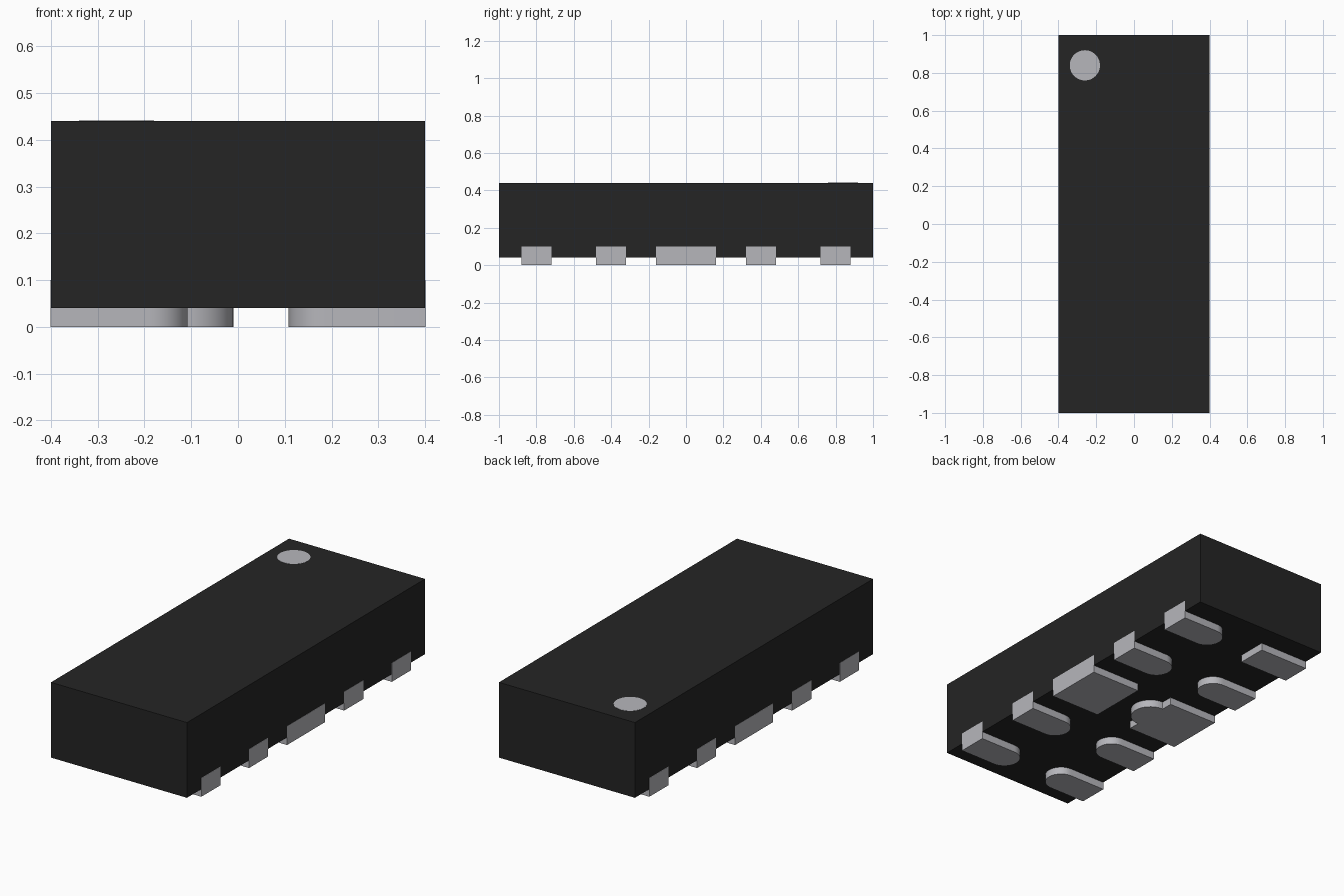
import bpy, bmesh, math

if "Cube" in bpy.data.objects:
    bpy.data.objects.remove(bpy.data.objects["Cube"])


def material(name, rgb):
    m = bpy.data.materials.new(name)
    m.diffuse_color = (*rgb, 1)
    m.use_nodes = True
    m.node_tree.nodes["Principled BSDF"].inputs["Base Color"].default_value = m.diffuse_color
    return m


BLACK = material("black plastic", (0.018, 0.018, 0.018))
METAL = material("light grey metal", (0.47, 0.47, 0.50))


def arc(cx, cy, r, a0, a1, n=24):
    return [(cx + r * math.cos(math.radians(a0 + (a1 - a0) * i / n)),
             cy + r * math.sin(math.radians(a0 + (a1 - a0) * i / n))) for i in range(n + 1)]


def prism(name, outline, z0, z1, mat):
    """Extrude a flat outline from z0 up to z1."""
    bm = bmesh.new()
    face = bm.faces.new([bm.verts.new((x, y, z0)) for x, y in outline])
    new = bmesh.ops.extrude_face_region(bm, geom=[face])["geom"]
    bmesh.ops.translate(bm, vec=(0, 0, z1 - z0),
                        verts=[v for v in new if isinstance(v, bmesh.types.BMVert)])
    bmesh.ops.recalc_face_normals(bm, faces=bm.faces)
    me = bpy.data.meshes.new(name)
    bm.to_mesh(me)
    bm.free()
    me.materials.append(mat)
    ob = bpy.data.objects.new(name, me)
    bpy.context.collection.objects.link(ob)
    bpy.ops.object.select_all(action='DESELECT')
    ob.select_set(True)
    bpy.context.view_layer.objects.active = ob
    bpy.ops.object.shade_smooth_by_angle(angle=math.radians(30))
    return ob


OUT, INNER = 0.4008, 0.108   # outer and inner ends of the contacts
W, BIG = 0.08, 0.16          # half widths of small and centre contacts

# Body block
prism("body", [(-0.4, -1), (0.4, -1), (0.4, 1), (-0.4, 1)], 0.04, 0.44, BLACK)

# Orientation dot on top
prism("corner_dot", arc(-0.26, 0.84, 0.08, 0, 352.5, 47), 0.435, 0.441, METAL)

# Contacts in two rows, wrapping up the long sides
for side, sx in (("right", 1), ("left", -1)):
    for i, y in enumerate((-0.8, -0.4, 0, 0.4, 0.8)):
        h = BIG if y == 0 else W
        if y == 0 and sx < 0:      # centre contact with a round bump
            inner = arc(INNER, 0, 0.098, 90, 270)
            shape = [(OUT, -h), (OUT, h), (INNER, h)] + inner + [(INNER, -h)]
        elif y == 0 or (sx < 0 and y == 0.8):   # square-ended contacts
            shape = [(OUT, y - h), (OUT, y + h), (INNER, y + h), (INNER, y - h)]
        else:                      # round-ended contacts
            shape = [(OUT, y - h), (OUT, y + h)] + arc(INNER + h, y, h, 90, 270)
        prism(f"{side}_contact_{i + 1}", [(sx * x, v) for x, v in shape], 0, 0.1, METAL)
